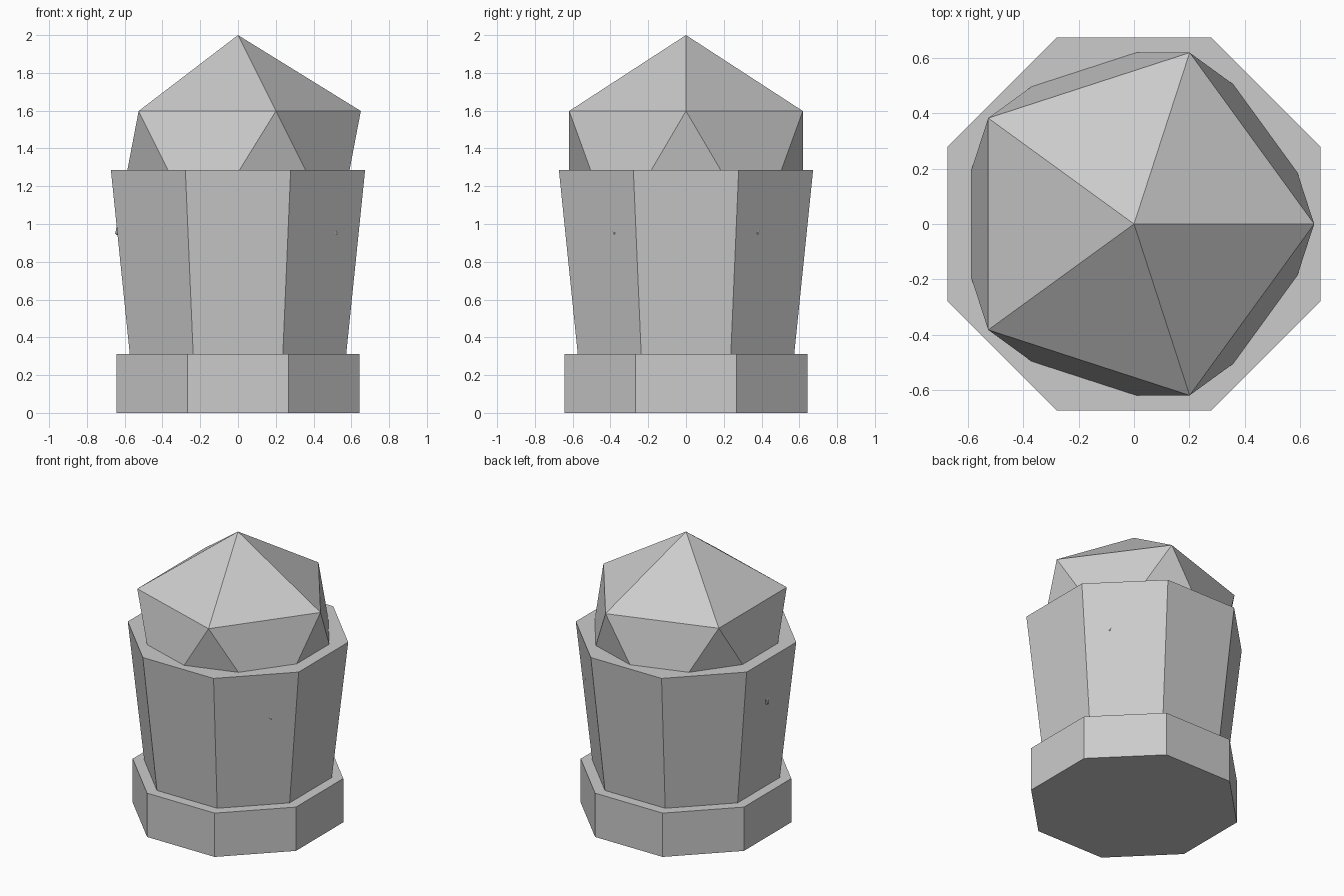
import bpy, math

if "Cube" in bpy.data.objects:
    bpy.data.objects.remove(bpy.data.objects["Cube"])

grey = bpy.data.materials.new("plain_grey")
grey.diffuse_color = (0.6, 0.6, 0.6, 1.0)
grey.use_nodes = True
grey.node_tree.nodes["Principled BSDF"].inputs["Base Color"].default_value = grey.diffuse_color


def finish(name):
    obj = bpy.context.object
    obj.name = name
    obj.data.materials.append(grey)
    return obj


def octagon(name, low, high, z0, z1):
    """Eight-sided frustum, sized by flat-to-centre distance, flats facing the axes."""
    k = 1 / math.cos(math.pi / 8)
    bpy.ops.mesh.primitive_cone_add(
        vertices=8, radius1=low * k, radius2=high * k, depth=z1 - z0,
        location=(0, 0, (z0 + z1) / 2), rotation=(0, 0, math.pi / 8))
    bpy.ops.object.transform_apply(location=False, rotation=True, scale=False)
    return finish(name)


# Foot and flared body
octagon("base", 0.643, 0.643, 0.0, 0.312)
octagon("body", 0.573, 0.673, 0.312, 1.286)

# Faceted dome: a twenty-sided ball sunk in the body, its lower corners just poking through
R = 0.727
bpy.ops.mesh.primitive_ico_sphere_add(subdivisions=1, radius=R, location=(0, 0, 2 - R))
finish("dome")
